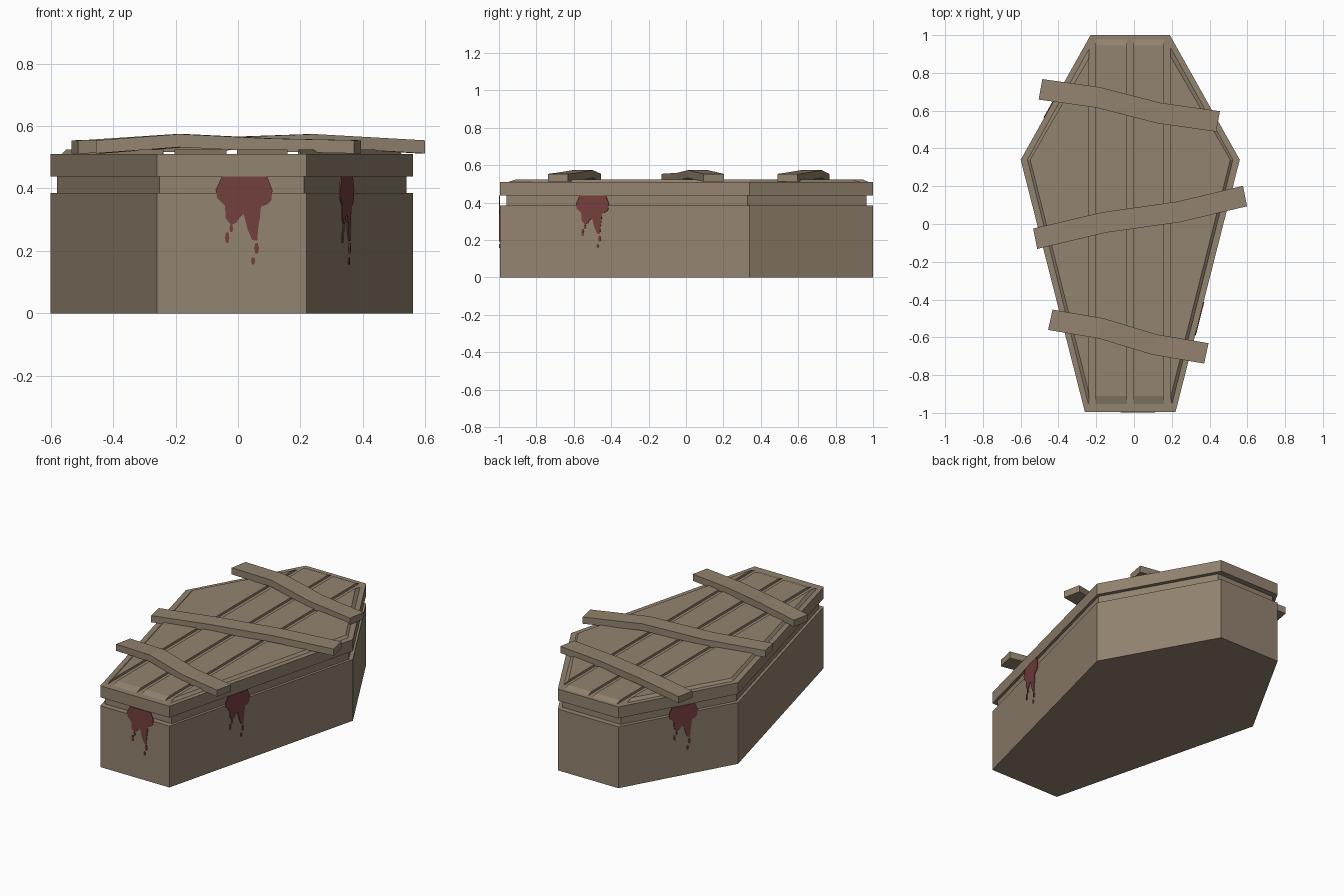
import bpy
import bmesh
from math import cos, sin, tau
from mathutils import Vector

default_cube = bpy.data.objects.get("Cube")
if default_cube:
    bpy.data.objects.remove(default_cube, do_unlink=True)


def make_material(name, colour):
    material = bpy.data.materials.new(name)
    material.use_nodes = True
    material.diffuse_color = (*colour, 1)
    shader = material.node_tree.nodes["Principled BSDF"]
    shader.inputs["Base Color"].default_value = (*colour, 1)
    shader.inputs["Roughness"].default_value = 0.9
    return material


wood = make_material("weathered wood", (0.29, 0.227, 0.16))
blood = make_material("dried blood", (0.175, 0.05, 0.048))


def add_loft(mesh, rings):
    """Skin matching rings of points and cap both ends."""
    loops = [[mesh.verts.new(point) for point in ring] for ring in rings]
    count = len(loops[0])
    for low, high in zip(loops, loops[1:]):
        for i in range(count):
            j = (i + 1) % count
            mesh.faces.new((low[i], low[j], high[j], high[i]))
    mesh.faces.new(loops[0][::-1])
    mesh.faces.new(loops[-1])


def finish(name, mesh, material):
    bmesh.ops.recalc_face_normals(mesh, faces=mesh.faces)
    data = bpy.data.meshes.new(name)
    mesh.to_mesh(data)
    mesh.free()
    data.materials.append(material)
    part = bpy.data.objects.new(name, data)
    bpy.context.collection.objects.link(part)
    return part


# Six-sided outline, counter-clockwise from the narrow front end
CENTRE = -0.02


def hexagon(front, middle, back, y_front, y_back, z):
    half = [(-front, y_front), (front, y_front), (middle, 0.34),
            (back, y_back), (-back, y_back), (-middle, 0.34)]
    return [Vector((CENTRE + x, y, z)) for x, y in half]


def outline(z, scale=1.0):
    return [Vector((CENTRE + (p.x - CENTRE) * scale, p.y * scale, z))
            for p in hexagon(0.24, 0.58, 0.21, -0.995, 1, z)]


# Box, recessed neck and lid
for name, low, high, scale in (("coffin_box", 0, 0.385, 1),
                               ("recessed_neck", 0.385, 0.438, 0.965),
                               ("lid", 0.438, 0.51, 1)):
    mesh = bmesh.new()
    add_loft(mesh, [outline(low, scale), outline(high, scale)])
    finish(name, mesh, wood)

# Raised lid boards, cut as strips from one bevelled panel
strips = (("right_outer", -1, -0.238), ("right_inner", -0.203, -0.037),
          ("left_inner", -0.003, 0.158), ("left_outer", 0.192, 1))
for name, x_min, x_max in strips:
    mesh = bmesh.new()
    add_loft(mesh, [hexagon(0.222, 0.545, 0.19, -0.955, 0.98, 0.509),
                    hexagon(0.215, 0.53, 0.18, -0.91, 0.945, 0.524)])
    for x, direction in ((x_min, -1), (x_max, 1)):
        cut = bmesh.ops.bisect_plane(
            mesh, geom=mesh.verts[:] + mesh.edges[:] + mesh.faces[:],
            plane_co=(x, 0, 0), plane_no=(direction, 0, 0), clear_outer=True)
        edges = [e for e in cut["geom_cut"] if isinstance(e, bmesh.types.BMEdge)]
        if edges:
            bmesh.ops.holes_fill(mesh, edges=edges)
    finish(name + "_lid_board", mesh, wood)


# Warped planks nailed across the lid
def cross_plank(name, start, end):
    start, end = Vector((*start, 0)), Vector((*end, 0))
    along = (end - start).normalized()
    side = Vector((-along.y, along.x, 0))
    rings = []
    for t, lift, sway in ((0, 0, 0), (0.32, 0.02, 0.012),
                          (0.67, 0.006, -0.012), (1, 0, 0)):
        middle = start.lerp(end, t) + side * sway
        rings.append([middle + side * across + Vector((0, 0, z + lift))
                      for across, z in ((-0.055, 0.512), (0.055, 0.512),
                                        (0.055, 0.554), (-0.055, 0.554))])
    mesh = bmesh.new()
    add_loft(mesh, rings)
    finish(name, mesh, wood)


cross_plank("front_plank", (-0.443, -0.507), (0.383, -0.685))
cross_plank("middle_plank", (0.588, 0.148), (-0.523, -0.078))
cross_plank("back_plank", (-0.495, 0.713), (0.445, 0.543))

# Blood stain: dripping outline plus loose drops, in face coordinates
stain = [(-0.07, 0.438), (-0.09, 0.395), (-0.085, 0.37), (-0.06, 0.345),
         (-0.058, 0.305), (-0.04, 0.283), (-0.024, 0.29), (-0.012, 0.308),
         (0, 0.318), (0.012, 0.27), (0.027, 0.235), (0.043, 0.232),
         (0.046, 0.27), (0.052, 0.31), (0.055, 0.342), (0.075, 0.348),
         (0.088, 0.362), (0.092, 0.395), (0.075, 0.438)]
drops = ((-0.053, 0.242, 0.007, 0.02), (-0.04, 0.272, 0.006, 0.014),
         (0.041, 0.208, 0.008, 0.019), (0.03, 0.168, 0.007, 0.013))


def blood_stain(name, face, centre):
    corners = outline(0)
    start, end = corners[face], corners[(face + 1) % 6]
    along = (end - start).normalized()
    outward = Vector((along.y, -along.x, 0))
    origin = start.lerp(end, centre)
    shapes = [stain]
    for u, v, width, height in drops:
        shapes.append([(u + width * cos(tau * i / 6), v + height * sin(tau * i / 6))
                       for i in range(6)])
    mesh = bmesh.new()
    for shape in shapes:
        add_loft(mesh, [[origin + along * u + outward * depth + Vector((0, 0, v))
                         for u, v in shape] for depth in (-0.001, 0.004)])
    finish(name, mesh, blood)


blood_stain("front_blood_stain", 0, 0.58)
blood_stain("left_blood_stain", 1, 0.37)
blood_stain("back_right_blood_stain", 4, 0.54)
